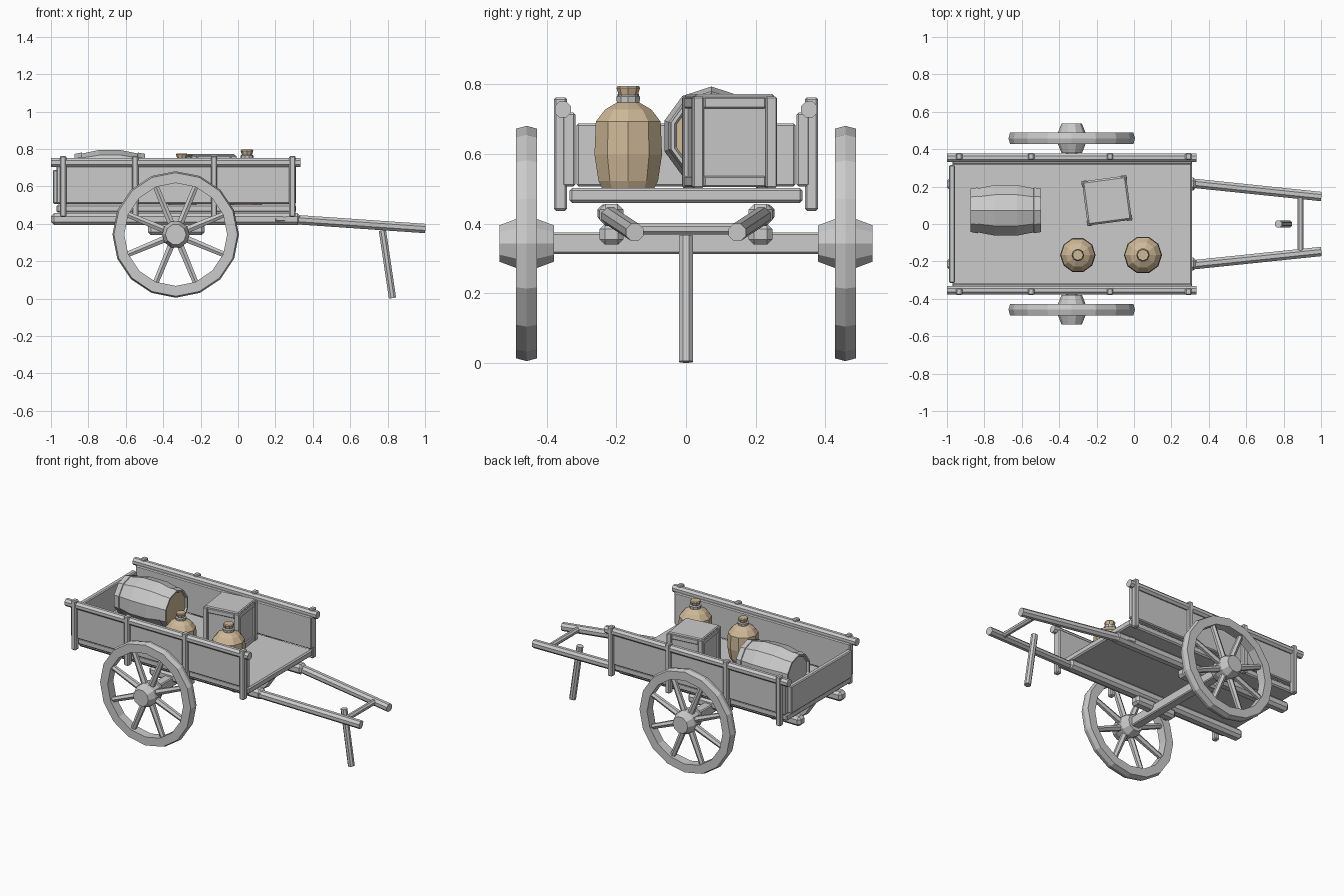
import bpy, bmesh, math
from mathutils import Matrix, Vector

if "Cube" in bpy.data.objects:
    bpy.data.objects.remove(bpy.data.objects["Cube"])

TAU = math.tau
tan = bpy.data.materials.new("tan")
tan.diffuse_color = (0.62, 0.48, 0.31, 1)
tan.use_nodes = True
tan.node_tree.nodes["Principled BSDF"].inputs["Base Color"].default_value = tan.diffuse_color


def finish(name, bm, mat=None):
    bmesh.ops.recalc_face_normals(bm, faces=bm.faces)
    me = bpy.data.meshes.new(name)
    bm.to_mesh(me)
    bm.free()
    ob = bpy.data.objects.new(name, me)
    bpy.context.collection.objects.link(ob)
    if mat:
        me.materials.append(mat)
    return ob


def add_box(bm, lo, hi, bevel=0.006, m=Matrix()):
    lo, hi = Vector(lo), Vector(hi)
    mat = m @ Matrix.Translation((lo + hi) / 2) @ Matrix.Diagonal((*(hi - lo), 1))
    vs = bmesh.ops.create_cube(bm, size=1, matrix=mat)["verts"]
    if bevel:
        edges = list({e for v in vs for e in v.link_edges})
        bmesh.ops.bevel(bm, geom=edges, offset=bevel, segments=1, affect='EDGES')


def box(name, lo, hi, bevel=0.006):
    bm = bmesh.new()
    add_box(bm, lo, hi, bevel)
    return finish(name, bm)


def add_bar(bm, a, b, r1, r2=None, n=8):
    a, b = Vector(a), Vector(b)
    d = b - a
    m = Matrix.Translation((a + b) / 2) @ d.to_track_quat('Z', 'Y').to_matrix().to_4x4()
    m = m @ Matrix.Rotation(math.pi / n, 4, 'Z')
    bmesh.ops.create_cone(bm, cap_ends=True, segments=n, radius1=r1,
                          radius2=r2 or r1, depth=d.length, matrix=m)


def bar(name, a, b, r1, r2=None, n=8):
    bm = bmesh.new()
    add_bar(bm, a, b, r1, r2, n)
    return finish(name, bm)


def lathe(name, profile, n, m, mat=None, closed=False):
    # profile of (radius, height) turned about local z
    bm = bmesh.new()
    rings = [[bm.verts.new(m @ Vector((r * math.cos(TAU * i / n), r * math.sin(TAU * i / n), h)))
              for i in range(n)] for r, h in profile]
    pairs = list(zip(rings, rings[1:]))
    if closed:
        pairs.append((rings[-1], rings[0]))
    else:
        bm.faces.new(rings[0])
        bm.faces.new(rings[-1])
    for p, q in pairs:
        for i in range(n):
            j = (i + 1) % n
            bm.faces.new((p[i], p[j], q[j], q[i]))
    return finish(name, bm, mat)


# bed and tailboard
box("bed", (-0.97, -0.335, 0.46), (0.31, 0.335, 0.503), 0.008)
box("tailboard", (-0.99, -0.315, 0.507), (-0.957, 0.315, 0.688))

# axle
WX, WZ = -0.333, 0.343
box("axle", (WX - 0.03, -0.39, WZ - 0.03), (WX + 0.03, 0.39, WZ + 0.032))

for s, side in ((-1, "front"), (1, "back")):
    # side board, top rail and posts
    box(side + "_side_board", (-0.97, min(s * 0.356, s * 0.318), 0.507),
        (0.31, max(s * 0.356, s * 0.318), 0.72))
    bar(side + "_top_rail", (-1, s * 0.354, 0.728), (0.335, s * 0.354, 0.728), 0.025)
    bm = bmesh.new()
    for x in (-0.935, -0.55, -0.128, 0.291):
        add_box(bm, (x - 0.017, s * 0.361 - 0.019, 0.437), (x + 0.017, s * 0.361 + 0.019, 0.763))
    finish(side + "_posts", bm)

    # chassis beam, axle block and handle
    box(side + "_beam", (-1, s * 0.214 - 0.034, 0.393), (0.335, s * 0.214 + 0.034, 0.457), 0.017)
    box(side + "_axle_block", (-0.48, s * 0.214 - 0.034, 0.34), (-0.18, s * 0.214 + 0.034, 0.4), 0.015)
    bar(side + "_handle", (0.2, s * 0.23, 0.43), (1, s * 0.147, 0.375), 0.027)

    # wheel: rim, hub, spokes
    wm = Matrix.Translation((WX, s * 0.458, WZ)) @ Matrix.Rotation(-s * math.pi / 2, 4, 'X')
    lathe(side + "_wheel_rim", [(0.275, -0.03), (0.33, -0.03), (0.338, 0), (0.33, 0.03),
                                (0.275, 0.03)], 16, wm, closed=True)
    lathe(side + "_hub", [(0.055, -0.078), (0.074, -0.03), (0.074, 0.03), (0.055, 0.078)], 10, wm)
    bm = bmesh.new()
    for k in range(8):
        a = TAU * (k + 0.5) / 8
        d = Vector((math.cos(a), 0, math.sin(a)))
        c = Vector((WX, s * 0.458, WZ))
        add_bar(bm, c + d * 0.05, c + d * 0.285, 0.021, 0.017, 6)
    finish(side + "_spokes", bm)

# crossbar between handles and prop leg
bar("crossbar", (0.89, -0.165, 0.385), (0.89, 0.165, 0.385), 0.018)
bar("prop_leg", (0.772, 0, 0.365), (0.826, 0, 0.003), 0.021)

# barrel lying along x
bmat = Matrix.Translation((-0.685, 0.073, 0.652)) @ Matrix.Rotation(math.pi / 2, 4, 'Y')
lathe("barrel", [(0.105, -0.175), (0.112, -0.188), (0.122, -0.188), (0.129, -0.15), (0.124, -0.148),
                 (0.142, -0.06), (0.142, 0.06), (0.124, 0.148), (0.129, 0.15),
                 (0.122, 0.188), (0.112, 0.188), (0.105, 0.175)], 10, bmat)
lathe("barrel_lid", [(0.106, 0.17), (0.106, 0.178)], 10, bmat, tan)

# crate: inset core, corner posts, edge slats and lid
cm = Matrix.Translation((-0.145, 0.125, 0.503)) @ Matrix.Rotation(math.radians(7.6), 4, 'Z')
bm = bmesh.new()
add_box(bm, (-0.108, -0.108, 0.005), (0.108, 0.108, 0.255), 0, cm)
for i in range(4):
    q = cm @ Matrix.Rotation(i * math.pi / 2, 4, 'Z')
    add_box(bm, (0.09, 0.09, 0), (0.122, 0.122, 0.262), 0.004, q)
    for z in (0.002, 0.228):
        add_box(bm, (-0.09, 0.092, z), (0.09, 0.119, z + 0.032), 0.004, q)
add_box(bm, (-0.115, -0.115, 0.25), (0.115, 0.115, 0.27), 0.006, cm)
finish("crate", bm)

# bottles with collar and stopper
for name, x, k in (("small_jug", -0.3, 0.93), ("large_jug", 0.048, 1.0)):
    m = Matrix.Translation((x, -0.166, 0.503)) @ Matrix.Scale(k, 4)
    lathe(name, [(0.08, 0), (0.09, 0.02), (0.102, 0.095), (0.098, 0.19), (0.07, 0.225),
                 (0.034, 0.245), (0.028, 0.265)], 10, m, tan)
    lathe(name + "_collar", [(0.034, 0.243), (0.036, 0.262), (0.028, 0.266)], 10, m)
    lathe(name + "_stopper", [(0.024, 0.255), (0.034, 0.287), (0.03, 0.293)], 8, m, tan)
